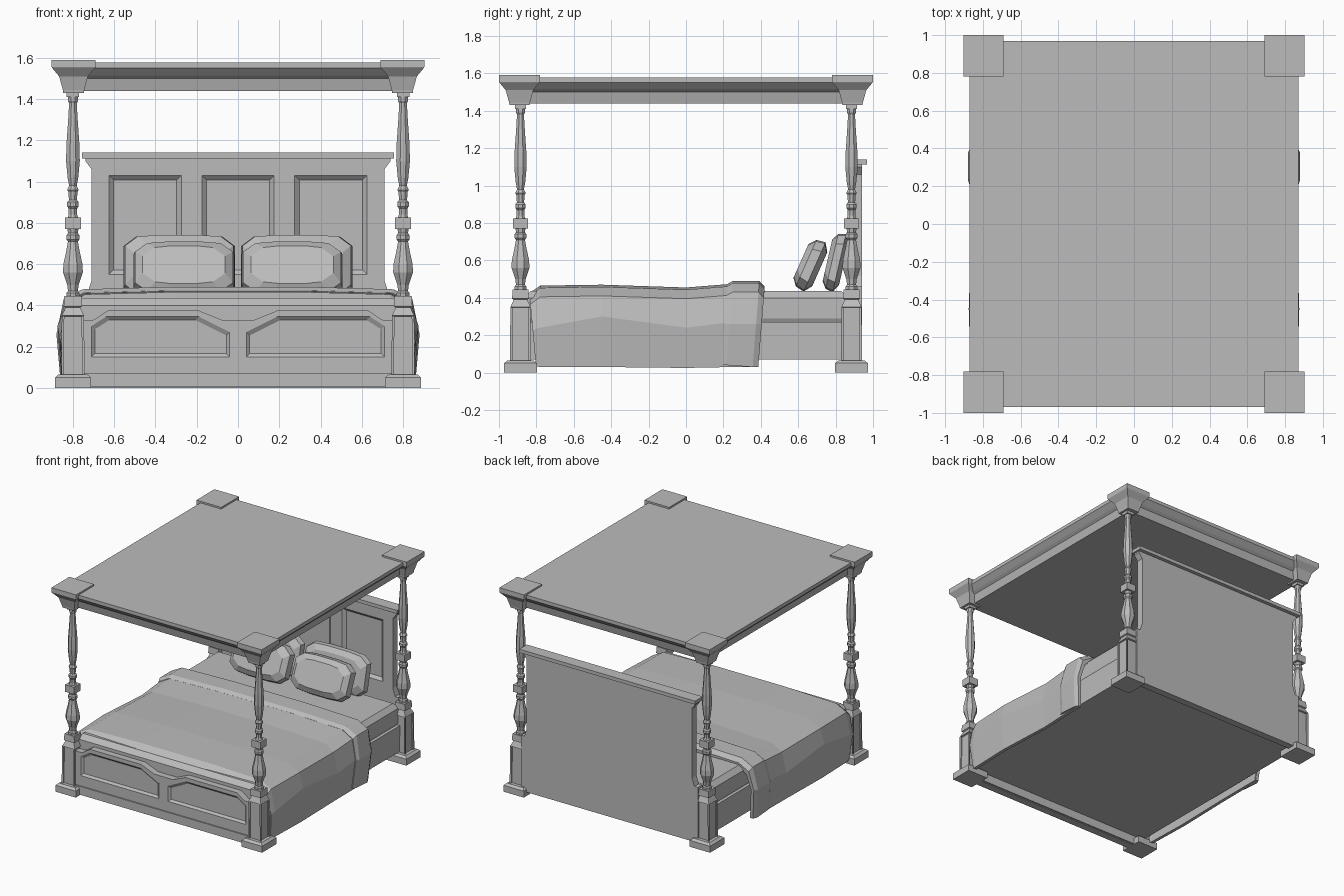
import bpy, bmesh
from math import cos, sin, pi, radians
from mathutils import Matrix, Vector

if "Cube" in bpy.data.objects:
    bpy.data.objects.remove(bpy.data.objects["Cube"])

grey = bpy.data.materials.new("plain grey")
grey.use_nodes = True
GREY = (0.5, 0.5, 0.5, 1)
grey.diffuse_color = GREY
grey.node_tree.nodes["Principled BSDF"].inputs["Base Color"].default_value = GREY


def finish(name, bm):
    bmesh.ops.recalc_face_normals(bm, faces=bm.faces)
    mesh = bpy.data.meshes.new(name)
    bm.to_mesh(mesh)
    bm.free()
    mesh.materials.append(grey)
    obj = bpy.data.objects.new(name, mesh)
    bpy.context.collection.objects.link(obj)
    return obj


def add_loft(bm, rings):
    """Skin a stack of point rings and cap both ends."""
    loops = [[bm.verts.new(p) for p in ring] for ring in rings]
    sides = []
    for a, b in zip(loops, loops[1:]):
        n = len(a)
        for i in range(n):
            j = (i + 1) % n
            sides.append(bm.faces.new((a[i], a[j], b[j], b[i])))
    bm.faces.new(loops[0])
    bm.faces.new(loops[-1])
    return sides


def loft(name, rings):
    bm = bmesh.new()
    add_loft(bm, rings)
    return finish(name, bm)


def rect(cx, cy, hx, hy, z):
    return [(cx + sx * hx, cy + sy * hy, z) for sx, sy in ((-1, -1), (1, -1), (1, 1), (-1, 1))]


def octagon(cx, cy, r, z):
    return [(cx + r * cos(pi * (k + .5) / 4), cy + r * sin(pi * (k + .5) / 4), z) for k in range(8)]


def box(name, x0, x1, y0, y1, z0, z1):
    c = ((x0 + x1) / 2, (y0 + y1) / 2, (x1 - x0) / 2, (y1 - y0) / 2)
    return loft(name, [rect(*c, z0), rect(*c, z1)])


def extrude_y(name, outline, y0, y1):
    return loft(name, [[(x, y, z) for x, z in outline] for y in (y0, y1)])


def mirror_outline(half):
    return half + [(-x, z) for x, z in reversed(half)]


def recess(board, outline, front, depth, bevel):
    """Cut a bevelled panel into the front of a board."""
    cx = (min(p[0] for p in outline) + max(p[0] for p in outline)) / 2
    cz = (min(p[1] for p in outline) + max(p[1] for p in outline)) / 2
    def ring(y, inset):
        return [(x - inset * (1 if x > cx else -1), y, z - inset * (1 if z > cz else -1))
                for x, z in outline]
    cutter = loft("panel_cutter", [ring(front - .01, 0), ring(front, 0), ring(front + depth, bevel)])
    cutter.hide_render = True
    mod = board.modifiers.new("panel", "BOOLEAN")
    mod.operation, mod.solver, mod.object = "DIFFERENCE", "EXACT", cutter
    bpy.context.view_layer.objects.active = board
    bpy.ops.object.modifier_apply(modifier=mod.name)
    bpy.data.objects.remove(cutter)


# Four posts: plinth, panelled block, turned shaft and cornice cap
SHAFT = [(.43, .034), (.46, .034), (.47, .026), (.50, .03), (.56, .052), (.60, .05), (.66, .036),
         (.71, .026), (.72, .034), (.74, .034), (.75, .026), (.78, .03), (.82, .03), (.84, .022),
         (.87, .022), (.88, .03), (.90, .03), (.91, .021), (.95, .024), (.96, .03), (.98, .02),
         (1.02, .028), (1.10, .036), (1.18, .034), (1.30, .025), (1.38, .02), (1.39, .026), (1.42, .026)]
for side, sx in (("right", -1), ("left", 1)):
    for end, sy in (("front", -1), ("back", 1)):
        cx, cy = sx * .80, sy * .885
        tag = f"{end}_{side}_"

        def stack(name, steps):
            return loft(tag + name, [rect(cx, cy, h, h, z) for z, h in steps])

        stack("plinth", [(0, .0875), (.05, .0875), (.065, .07)])
        bm = bmesh.new()
        faces = add_loft(bm, [rect(cx, cy, .056, .056, .06), rect(cx, cy, .054, .054, .35)])
        bmesh.ops.inset_individual(bm, faces=faces, thickness=.019, depth=0)
        bmesh.ops.inset_individual(bm, faces=faces, thickness=.004, depth=-.012)
        finish(tag + "post_block", bm)
        stack("post_shoulder", [(.35, .054), (.39, .036), (.395, .045), (.445, .042)])
        loft(tag + "turned_post", [octagon(cx, cy, r, z) for z, r in SHAFT])
        stack("post_collar", [(.77, .039), (.825, .039)])
        stack("cap_neck", [(1.41, .03), (1.435, .03)])
        kx, ky = sx * .797, sy * .89
        loft(tag + "cornice_cap", [rect(kx, ky, h, h + .004, z) for z, h in
             ((1.43, .05), (1.445, .052), (1.51, .07), (1.55, .103), (1.555, .106), (1.59, .106))])

# Canopy with sloping cornice
loft("canopy", [rect(0, 0, hx, hx + .1, z) for z, hx in
                ((1.44, .80), (1.50, .815), (1.515, .835), (1.55, .87), (1.577, .87))])

# Headboard with three recessed panels and a top rail
headboard = extrude_y("headboard", mirror_outline(
    [(.76, .03), (.76, .46), (.73, .46), (.71, .52), (.71, 1.06), (.74, 1.10), (.74, 1.12)]), .885, .94)
for cx in (-.45, 0, .45):
    recess(headboard, [(cx - .175, .55), (cx + .175, .55), (cx + .175, 1.03), (cx - .175, 1.03)],
           .885, .02, .022)
box("headboard_rail", -.755, .755, .875, .968, 1.113, 1.14)

# Footboard with a dipped top edge and two shaped panels
footboard = extrude_y("footboard", mirror_outline(
    [(.76, .0), (.76, .33), (.70, .33), (.63, .375), (.19, .375), (.08, .33)]), -.915, -.86)
for s in (-1, 1):
    recess(footboard, [(s * x, z) for x, z in
           ((.71, .15), (.71, .30), (.64, .345), (.19, .345), (.04, .27), (.04, .15))], -.915, .014, .016)
box("footboard_base", -.76, .76, -.925, -.85, .005, .07)

# Bed base and mattress
box("bed_base", -.80, .80, -.88, .90, .07, .27)
loft("mattress", [rect(0, 0, hx, hy, z) for z, hx, hy in
                  ((.27, .775, .855), (.29, .785, .865), (.40, .785, .865), (.435, .75, .83))])


# Bedding: draped strips lofted along the bed
def drape(y, top, crease, width, hem, lean=0, grow=0, thick=.025):
    half = [(width - .02, hem), (width, crease), (width - .035, top - .06), (.74, top - .012), (.3, top)]
    outer = [(x + grow, z + (grow if z > .35 else 0)) for x, z in half]
    inner = [(x - thick, z - (thick if z > .35 else 0)) for x, z in outer]
    ring = mirror_outline(outer) + mirror_outline(inner)[::-1]
    return [(x, y - lean * max(0, .45 - z), z) for x, z in ring]


loft("blanket", [drape(-.84, .425, .23, .86, .035, -.09), drape(-.78, .465, .24, .865, .03),
                 drape(-.45, .47, .30, .875, .03), drape(0, .455, .24, .86, .025),
                 drape(.25, .475, .27, .865, .03), drape(.38, .47, .27, .865, .03)])
loft("blanket_fold", [drape(.22, .465, .26, .862, .045, .08, .008), drape(.25, .475, .26, .865, .04, .08, .015),
                      drape(.39, .475, .26, .865, .03, .08, .015), drape(.42, .455, .26, .86, .03, .08, .006)])


# Pillows: chamfered slabs leaning on the headboard
def pillow(name, x, y, z, w, h, t, lean):
    turn = Matrix.Translation((x, y, z)) @ Matrix.Rotation(radians(-lean), 4, "X")
    rings = []
    for depth, inset in ((-1, .045), (-.45, .008), (.45, 0), (1, .045)):
        a, b = w / 2 - inset, h / 2 - inset
        corner = [(a, b - .05), (a - .06, b - .004), (a * .35, b + .004)]
        quarter = corner + [(-p, q) for p, q in reversed(corner)]
        pts = quarter + [(-p, -q) for p, q in quarter]
        rings.append([turn @ Vector((p, depth * t / 2, q)) for p, q in pts])
    loft(name, rings)


for side, s in (("right", -1), ("left", 1)):
    pillow(f"front_{side}_pillow", s * .262, .665, .575, .49, .28, .11, 24)
    pillow(f"back_{side}_pillow", s * .285, .80, .59, .54, .31, .09, 13)
